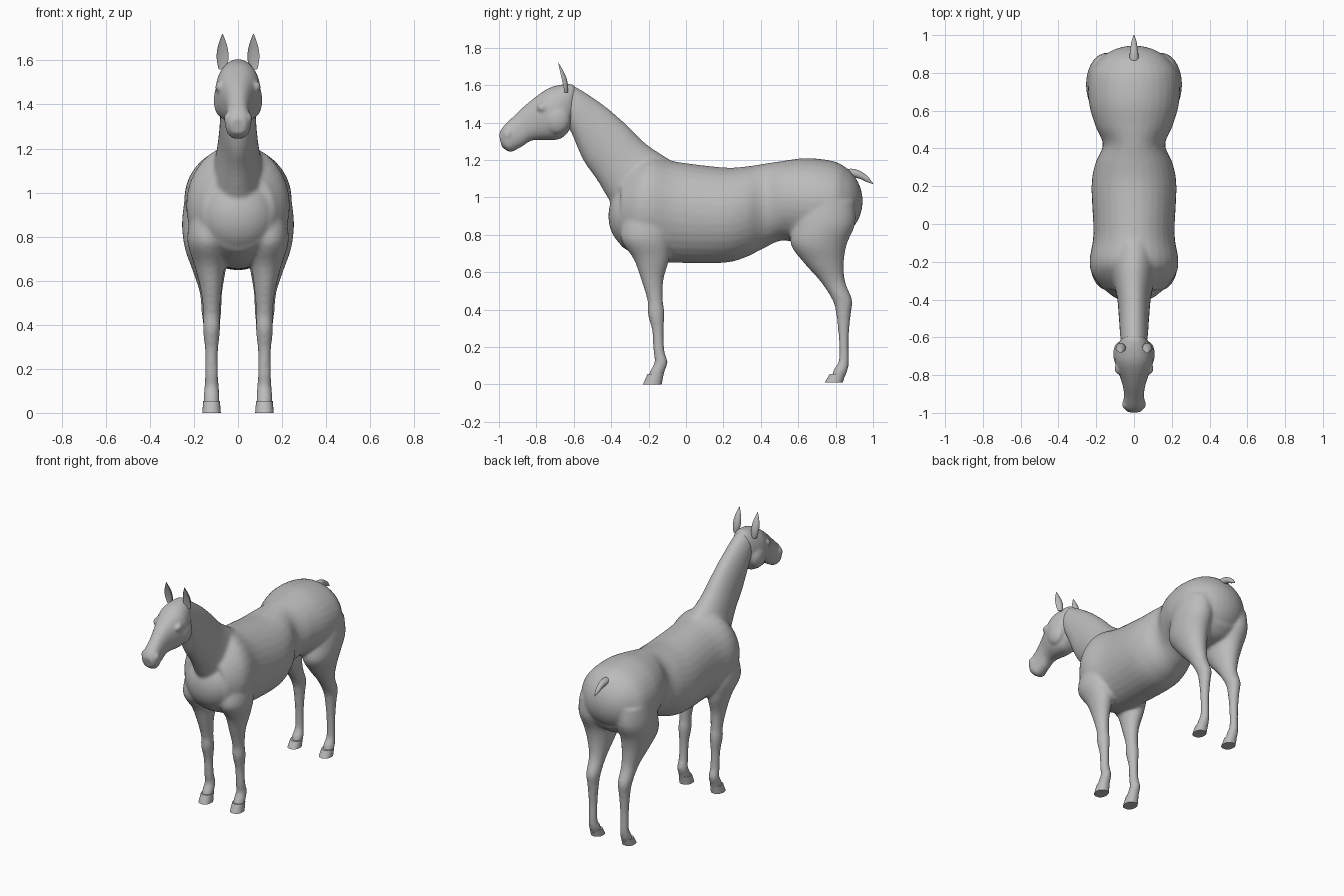
import bpy, bmesh, math
from mathutils import Vector, Matrix

default_cube = bpy.data.objects.get("Cube")
if default_cube:
    bpy.data.objects.remove(default_cube)

coat = bpy.data.materials.new("grey_coat")
coat.use_nodes = True
grey = (.5, .5, .5, 1)
coat.diffuse_color = grey
coat.node_tree.nodes["Principled BSDF"].inputs["Base Color"].default_value = grey


def spline(rows, steps=5):
    """Pass a smooth curve through the section rows."""
    rows = [Vector(row) for row in rows]
    result = []
    for i, (start, end) in enumerate(zip(rows, rows[1:])):
        before = rows[max(i - 1, 0)]
        after = rows[min(i + 2, len(rows) - 1)]
        leave, arrive = (end - before) / 2, (after - start) / 2
        for k in range(steps):
            t = k / steps
            u = 1 - t
            result.append(start * (1 + 2 * t) * u * u + leave * t * u * u
                          + end * t * t * (3 - 2 * t) - arrive * t * t * u)
    return result + [rows[-1]]


def loft(bm, rows, side=1, power=1.0, cupped=False, sides=32):
    """Skin oval sections; a row is edge y, z, opposite edge y, z, centre x, half width."""
    rings = []
    for y_first, z_first, y_second, z_second, x, width in spline(rows):
        first = Vector((0, y_first, z_first))
        second = Vector((0, y_second, z_second))
        middle, half = (first + second) / 2, (first - second) / 2
        ring = []
        for k in range(sides):
            angle = math.tau * k / sides
            along, across = (math.copysign(abs(value) ** power, value)
                             for value in (math.cos(angle), math.sin(angle)))
            if cupped and along > 0:
                along *= -.35
            point = middle + half * along
            point.x = side * (x + width * across)
            ring.append(bm.verts.new(point))
        rings.append(ring)
    for ring, following in zip(rings, rings[1:]):
        for k in range(sides):
            n = (k + 1) % sides
            bm.faces.new((ring[k], ring[n], following[n], following[k]))
    bm.faces.new(rings[0])
    bm.faces.new(rings[-1])


def blob(bm, centre, size):
    """Add an ellipsoid swelling."""
    matrix = Matrix.Translation(centre) @ Matrix.Diagonal((*size, 1))
    bmesh.ops.create_uvsphere(bm, u_segments=32, v_segments=20, radius=1, matrix=matrix)


def blob_pair(bm, centre, size):
    """Add the same swelling on both sides."""
    x, y, z = centre
    for side in (-1, 1):
        blob(bm, (side * x, y, z), size)


def finish(name, bm, voxel=None, relax=0):
    """Make the object, blending its overlapping volumes when a voxel size is given."""
    bmesh.ops.recalc_face_normals(bm, faces=bm.faces)
    mesh = bpy.data.meshes.new(name)
    bm.to_mesh(mesh)
    bm.free()
    mesh.materials.append(coat)
    obj = bpy.data.objects.new(name, mesh)
    bpy.context.collection.objects.link(obj)
    bpy.ops.object.select_all(action='DESELECT')
    obj.select_set(True)
    bpy.context.view_layer.objects.active = obj
    if voxel:
        blend = obj.modifiers.new("blend", 'REMESH')
        blend.mode = 'VOXEL'
        blend.voxel_size = voxel
        blend.use_smooth_shade = True
        soften = obj.modifiers.new("soften", 'SMOOTH')
        soften.factor = .5
        soften.iterations = relax
    else:
        bpy.ops.object.shade_smooth_by_angle(angle=math.radians(50))


def upright(rows):
    """Trunk sections from y, top, bottom and half width."""
    return [(y, top, y, bottom, 0, width) for y, top, bottom, width in rows]


def slanted(rows):
    """Neck and head sections from upper edge y, z, lower edge y, z and half width."""
    return [(*edges, 0, width) for *edges, width in rows]


def limb(rows):
    """Leg sections from height, centre y and half depth; thick parts sit wider apart."""
    return [(y - half, z, y + half, z, .12 + .2 * max(0, half - .05), .012 + .6 * half)
            for z, y, half in rows]


# Trunk, from shoulders over the waist to the croup
trunk = upright([
    (-.35, 1.1, .74, .16), (-.27, 1.18, .69, .22), (-.19, 1.22, .66, .235),
    (-.05, 1.19, .65, .215), (.2, 1.16, .65, .225), (.32, 1.165, .68, .205),
    (.42, 1.18, .73, .165), (.52, 1.195, .77, .205), (.65, 1.21, .74, .24),
    (.8, 1.19, .75, .235), (.88, 1.14, .81, .17)])

# Neck, from withers to poll
neck = slanted([
    (0, 1.15, -.3, .8, .15), (-.2, 1.275, -.42, 1, .105),
    (-.32, 1.39, -.48, 1.1, .088), (-.45, 1.5, -.55, 1.2, .08),
    (-.62, 1.605, -.62, 1.36, .07), (-.68, 1.58, -.66, 1.4, .05)])

# Legs, from the trunk down to the pastern
fore_leg = limb([
    (.9, -.21, .12), (.78, -.215, .135), (.67, -.185, .095), (.56, -.18, .06),
    (.45, -.165, .042), (.38, -.16, .045), (.28, -.15, .03), (.18, -.145, .03),
    (.12, -.133, .035), (.07, -.153, .04), (.03, -.165, .04)])
hind_leg = limb([
    (.98, .75, .15), (.86, .74, .165), (.75, .71, .15), (.65, .737, .107),
    (.55, .785, .066), (.45, .836, .053), (.38, .842, .04), (.25, .843, .027),
    (.13, .844, .027), (.08, .828, .038), (.03, .81, .036)])

bm = bmesh.new()
loft(bm, trunk)
loft(bm, neck)
blob(bm, (0, -.29, .9), (.17, .125, .17))   # breast
blob(bm, (0, .75, .98), (.235, .195, .21))  # rump
for side in (-1, 1):
    loft(bm, fore_leg, side)
    loft(bm, hind_leg, side)
finish("body", bm, .011, 6)

# Hooves: flared, flat-soled blocks
hooves = {"front": limb([(.055, -.163, .043), (0, -.18, .05)]),
          "rear": limb([(.055, .81, .042), (.01, .79, .048)])}
for end, rows in hooves.items():
    for hand, side in (("left", 1), ("right", -1)):
        bm = bmesh.new()
        loft(bm, rows, side, power=.9)
        finish(f"{end}_{hand}_hoof", bm)

# Head, from poll to muzzle
head = slanted([
    (-.59, 1.585, -.6, 1.45, .04), (-.61, 1.605, -.615, 1.375, .07),
    (-.68, 1.6, -.66, 1.32, .097), (-.75, 1.575, -.72, 1.305, .1),
    (-.85, 1.5, -.82, 1.305, .065), (-.92, 1.435, -.88, 1.27, .053),
    (-.98, 1.375, -.94, 1.243, .057), (-1, 1.335, -.985, 1.27, .035)])
bm = bmesh.new()
loft(bm, head, power=.88)
blob_pair(bm, (.07, -.69, 1.42), (.04, .07, .08))     # cheeks
blob_pair(bm, (.083, -.765, 1.48), (.02, .03, .025))  # eyes
blob_pair(bm, (.044, -.955, 1.335), (.02, .025, .03)) # nostrils
finish("head", bm, .008, 4)

# Ears: upright cupped leaves, widest at mid height
ear = []
for step in range(7):
    t = step / 6
    y, z = -.648 - .036 * t, 1.56 + .16 * t
    leaf = .027 * math.sin(math.pi * (.22 + .76 * t))
    ear.append((y - leaf, z, y + leaf, z, .07, leaf))
for hand, side in (("left", 1), ("right", -1)):
    bm = bmesh.new()
    loft(bm, ear, side, cupped=True)
    finish(f"{hand}_ear", bm)

# Tail: short dock that droops and tapers
tail = []
for step in range(7):
    t = step / 6
    y, z = .85 + .15 * t, 1.12 + .06 * t - .107 * t * t
    taper = .002 + .026 * math.sqrt(1 - t)
    tail.append((y, z + taper, y - taper * t, z - taper, 0, taper))
bm = bmesh.new()
loft(bm, tail)
finish("tail", bm)
